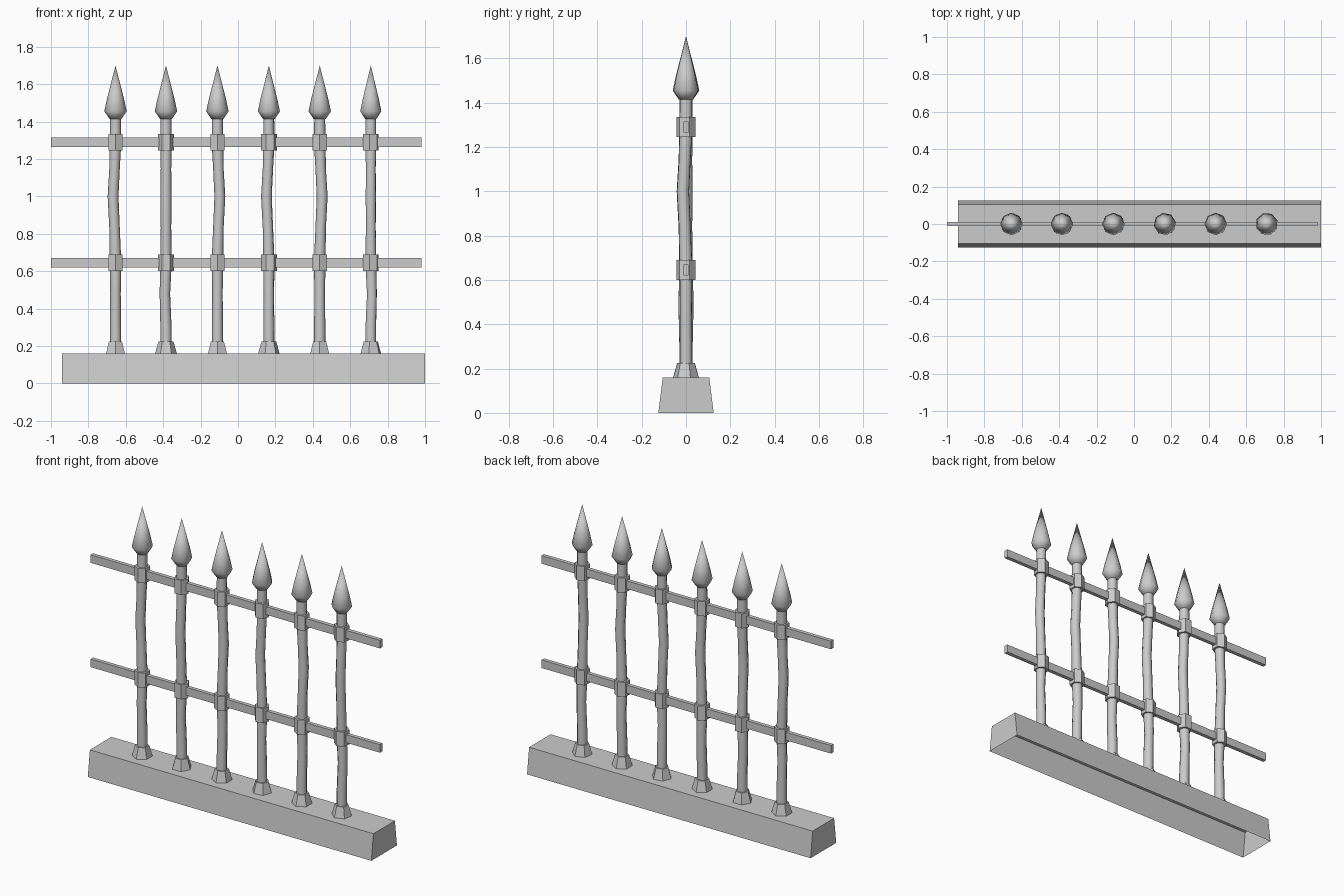
import bpy, bmesh, math
from mathutils import Vector

cube = bpy.data.objects.get("Cube")
if cube:
    bpy.data.objects.remove(cube, do_unlink=True)

iron = bpy.data.materials.new("plain_grey")
iron.use_nodes = True
grey = (0.6, 0.6, 0.6, 1)
iron.diffuse_color = grey
iron.node_tree.nodes["Principled BSDF"].inputs["Base Color"].default_value = grey


def finish(name, bm, smooth=False):
    bmesh.ops.recalc_face_normals(bm, faces=bm.faces)
    me = bpy.data.meshes.new(name)
    bm.to_mesh(me)
    bm.free()
    me.materials.append(iron)
    ob = bpy.data.objects.new(name, me)
    bpy.context.collection.objects.link(ob)
    if smooth:
        bpy.ops.object.select_all(action='DESELECT')
        ob.select_set(True)
        bpy.context.view_layer.objects.active = ob
        bpy.ops.object.shade_smooth_by_angle(angle=math.radians(65))
    return ob


def lathe(name, x, rings, sides, turn, smooth=False):
    """Skin a stack of polygon rings given as (z, radius, offset)."""
    bm = bmesh.new()
    loops = []
    for z, r, off in rings:
        loop = []
        for i in range(sides):
            a = turn + math.tau * i / sides
            loop.append(bm.verts.new((x + off.x + r * math.cos(a),
                                      off.y + r * math.sin(a), z)))
        loops.append(loop)
    for low, high in zip(loops, loops[1:]):
        for i in range(sides):
            j = (i + 1) % sides
            bm.faces.new((low[i], low[j], high[j], high[i]))
    bm.faces.new(loops[0])
    bm.faces.new(loops[-1])
    bmesh.ops.remove_doubles(bm, verts=bm.verts, dist=0.0005)
    return finish(name, bm, smooth)


def box(name, x0, x1, z0, z1, half_low, half_high, open_bottom=False):
    bm = bmesh.new()
    bmesh.ops.create_cube(bm, size=1)
    for v in bm.verts:
        top = v.co.z > 0
        half = half_high if top else half_low
        v.co = (x1 if v.co.x > 0 else x0, half if v.co.y > 0 else -half, z1 if top else z0)
    if open_bottom:
        floor = [f for f in bm.faces if all(v.co.z == z0 for v in f.verts)]
        bmesh.ops.delete(bm, geom=floor, context='FACES')
    return finish(name, bm)


# Plinth, hollow underneath, and the two rails
box("plinth", -0.94, 1.0, 0, 0.16, 0.125, 0.105, open_bottom=True)
box("lower_rail", -1.0, 0.98, 0.62, 0.67, 0.012, 0.012)
box("upper_rail", -1.0, 0.98, 1.265, 1.315, 0.012, 0.012)

# Bent posts: (x, turn, bend direction, side of the lower bend)
posts = [(-0.655, 90, 180, 1), (-0.385, 0, 270, -1), (-0.11, 90, 0, 1),
         (0.165, 10, 180, 1), (0.437, 90, 0, 1), (0.71, 20, 270, 1)]
still = Vector((0, 0))
for n, (x, turn, bend, side) in enumerate(posts, 1):
    t, b = math.radians(turn), math.radians(bend)
    main = Vector((math.cos(b), math.sin(b)))
    cross = Vector((-main.y, main.x)) * side
    lathe(f"post_{n}", x, [
        (0.16, 0.03, still), (0.3, 0.03, still), (0.48, 0.028, cross * 0.006),
        (0.65, 0.031, still), (0.83, 0.028, main * 0.005), (1.0, 0.029, main * 0.013),
        (1.15, 0.028, main * 0.005), (1.29, 0.031, still), (1.42, 0.029, still)],
        8, t, True)
    lathe(f"foot_{n}", x, [(0.16, 0.058, still), (0.225, 0.04, still)], 6, t)
    for label, z in (("lower", 0.645), ("upper", 1.29)):
        lathe(f"{label}_clamp_{n}", x, [(z - 0.045, 0.044, still),
                                        (z + 0.045, 0.044, still)], 6, t)
    lathe(f"spearhead_{n}", x, [(1.415, 0.033, still), (1.455, 0.06, still),
                                (1.52, 0.046, still), (1.7, 0, still)], 8, t, True)
